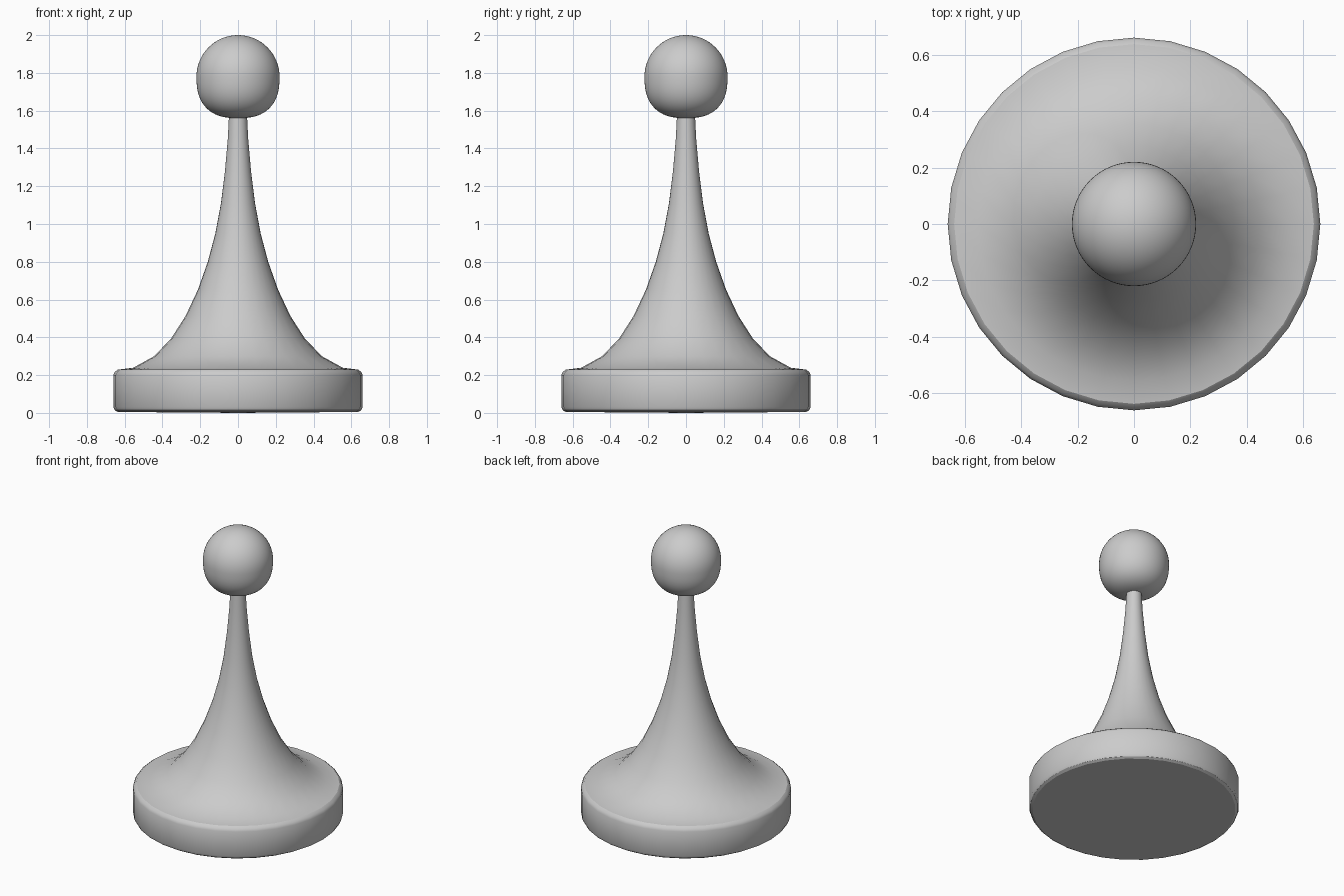
import bpy, bmesh, math

if "Cube" in bpy.data.objects:
    bpy.data.objects.remove(bpy.data.objects["Cube"])


def lathe(name, profile, sides):
    """Revolve (radius, z) points around z, with radius 0 as a pole."""
    bm = bmesh.new()
    rings = []
    for r, z in profile:
        if r < 1e-5:
            rings.append([bm.verts.new((0, 0, z))])
        else:
            rings.append([bm.verts.new((r * math.cos(2 * math.pi * i / sides),
                                        r * math.sin(2 * math.pi * i / sides), z))
                          for i in range(sides)])
    for a, b in zip(rings, rings[1:]):
        for i in range(sides):
            j = (i + 1) % sides
            if len(a) == 1:
                bm.faces.new((a[0], b[j], b[i]))
            elif len(b) == 1:
                bm.faces.new((a[i], a[j], b[0]))
            else:
                bm.faces.new((a[i], a[j], b[j], b[i]))
    bmesh.ops.recalc_face_normals(bm, faces=bm.faces)
    mesh = bpy.data.meshes.new(name)
    bm.to_mesh(mesh)
    bm.free()
    obj = bpy.data.objects.new(name, mesh)
    bpy.context.collection.objects.link(obj)
    bpy.ops.object.select_all(action='DESELECT')
    obj.select_set(True)
    bpy.context.view_layer.objects.active = obj
    bpy.ops.object.shade_smooth_by_angle(angle=math.radians(30))
    return obj


# Round foot with softened rims, flowing up into the flared stem
lathe("base_and_stem", [
    (0, 0), (0.637, 0.005), (0.652, 0.014), (0.66, 0.031),
    (0.66, 0.20), (0.652, 0.217), (0.637, 0.229),
    (0.555, 0.239), (0.444, 0.30), (0.354, 0.394), (0.277, 0.514),
    (0.212, 0.653), (0.16, 0.80), (0.12, 0.95), (0.09, 1.11),
    (0.069, 1.28), (0.054, 1.45), (0.048, 1.57)], 32)

# Ball head: round above, squarer below
R, CZ, STEPS = 0.22, 1.78, 32
head = []
for k in range(STEPS + 1):
    t = -math.pi / 2 + math.pi * k / STEPS
    c, s = max(math.cos(t), 0), math.sin(t)
    p = 2 / 2.5 if s < 0 else 1
    head.append((R * c ** p, CZ + math.copysign(R * abs(s) ** p, s)))
head[0], head[-1] = (0, CZ - R), (0, CZ + R)
lathe("ball_head", head, 64)
